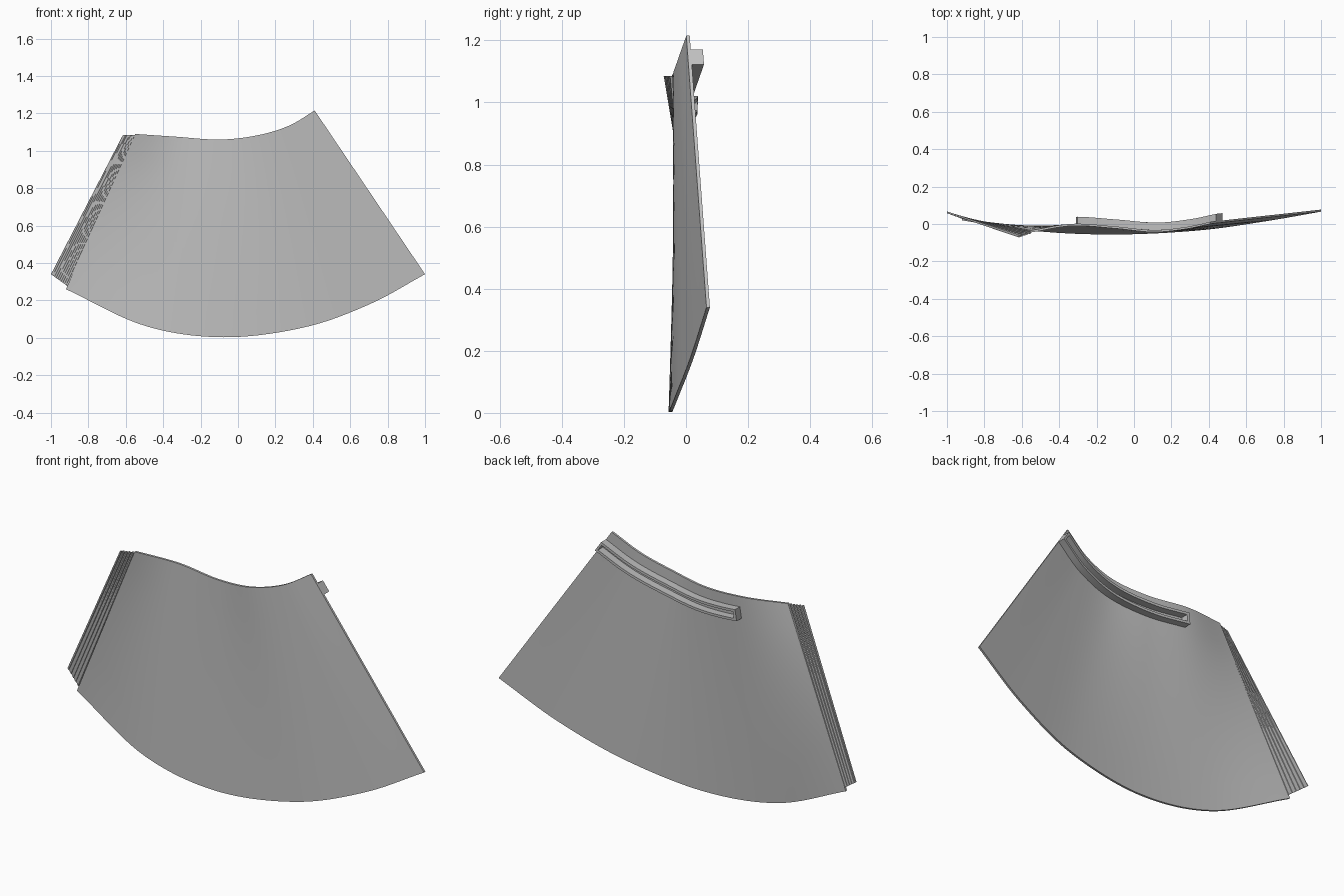
import bpy
import bmesh
from mathutils import Vector

cube = bpy.data.objects.get("Cube")
if cube:
    bpy.data.objects.remove(cube, do_unlink=True)

grey = bpy.data.materials.new("plain grey")
grey.use_nodes = True
grey.diffuse_color = (0.52, 0.52, 0.52, 1)
grey.node_tree.nodes["Principled BSDF"].inputs["Base Color"].default_value = grey.diffuse_color

# Matching guide points along the lower and upper rims
LOWER = [Vector(p) for p in [(-.92, .02, .26), (-.5, -.04, .065), (-.08, -.056, .003),
                             (.35, -.034, .055), (.7, .014, .178), (1, .066, .34)]]
UPPER = [Vector(p) for p in [(-.55, -.045, 1.09), (-.33, -.01, 1.075), (-.1, -.024, 1.06),
                             (.1, -.043, 1.082), (.27, -.028, 1.133), (.41, .001, 1.215)]]
THICK = 0.011


def spline(pts, s):
    """Smooth curve through the points, s from 0 to 1."""
    ext = [2 * pts[0] - pts[1]] + pts + [2 * pts[-1] - pts[-2]]
    f = s * (len(pts) - 1)
    i = min(int(f), len(pts) - 2)
    t = f - i
    a, b, c, d = ext[i:i + 4]
    return 0.5 * (2 * b + (c - a) * t + (2 * a - 5 * b + 4 * c - d) * t ** 2
                  + (3 * b - a - 3 * c + d) * t ** 3)


def on_panel(s, drop, depth=0.0):
    """Point on the ruled front surface, drop measured down from the upper rim."""
    return spline(UPPER, s).lerp(spline(LOWER, s), drop) + Vector((0, depth, 0))


def loft(name, rings):
    """Closed solid through a row of closed cross-sections."""
    bm = bmesh.new()
    rows = [[bm.verts.new(p) for p in ring] for ring in rings]
    n = len(rows[0])
    for a, b in zip(rows, rows[1:]):
        for i in range(n):
            bm.faces.new((a[i], a[(i + 1) % n], b[(i + 1) % n], b[i]))
    bm.faces.new(rows[0])
    bm.faces.new(rows[-1])
    bmesh.ops.recalc_face_normals(bm, faces=bm.faces)
    mesh = bpy.data.meshes.new(name)
    bm.to_mesh(mesh)
    bm.free()
    obj = bpy.data.objects.new(name, mesh)
    bpy.context.collection.objects.link(obj)
    mesh.materials.append(grey)
    bpy.ops.object.select_all(action='DESELECT')
    obj.select_set(True)
    bpy.context.view_layer.objects.active = obj
    bpy.ops.object.shade_smooth_by_angle()
    return obj


def strip(name, s0, s1, drop0, drop1, near, far, steps, cuts=1):
    """Bar following the panel between two drops and two depths."""
    drops = [drop0 + (drop1 - drop0) * k / cuts for k in range(cuts + 1)]
    rings = []
    for i in range(steps + 1):
        s = s0 + (s1 - s0) * i / steps
        rings.append([on_panel(s, d, near) for d in drops]
                     + [on_panel(s, d, far) for d in reversed(drops)])
    return loft(name, rings)


# Curved main sheet
strip("curved_panel", 0, 1, 0, 1, 0, THICK, 60, 8)

# Channel rail on the back, just under the upper rim
RAIL_START, RAIL_END, RAIL_DEPTH = 0.23, 1.0, 0.05
strip("rail_upper_flange", RAIL_START, RAIL_END, .05, .062, .008, RAIL_DEPTH, 36)
strip("rail_lower_flange", RAIL_START, RAIL_END, .094, .106, .008, RAIL_DEPTH, 36)
strip("rail_inner_end", RAIL_START, RAIL_START + .012, .05, .106, .008, RAIL_DEPTH, 1)
strip("rail_outer_end", RAIL_END - .012, RAIL_END, .05, .106, .008, RAIL_DEPTH, 1)

# Ribbed flap along the right-hand edge, ribs fading toward the bottom
RIBS = 5


def flap_ring(inner, outer, height):
    front, back = [], []
    for k in range(RIBS):
        for f, raised in ((0, 0), (.45, 0), (.5, 1), (.95, 1)):
            p = inner.lerp(outer, (k + f) / RIBS)
            front.append(p - Vector((0, height * raised, 0)))
            back.append(p + Vector((0, .007 - height * raised, 0)))
    front.append(outer)
    back.append(outer + Vector((0, .007, 0)))
    return front + back[::-1]


loft("ribbed_flap", [
    flap_ring(Vector((-.91, .026, .275)), Vector((-1, .06, .34)), .002),
    flap_ring(Vector((-.545, -.041, 1.085)), Vector((-.615, -.064, 1.085)), .008)])
